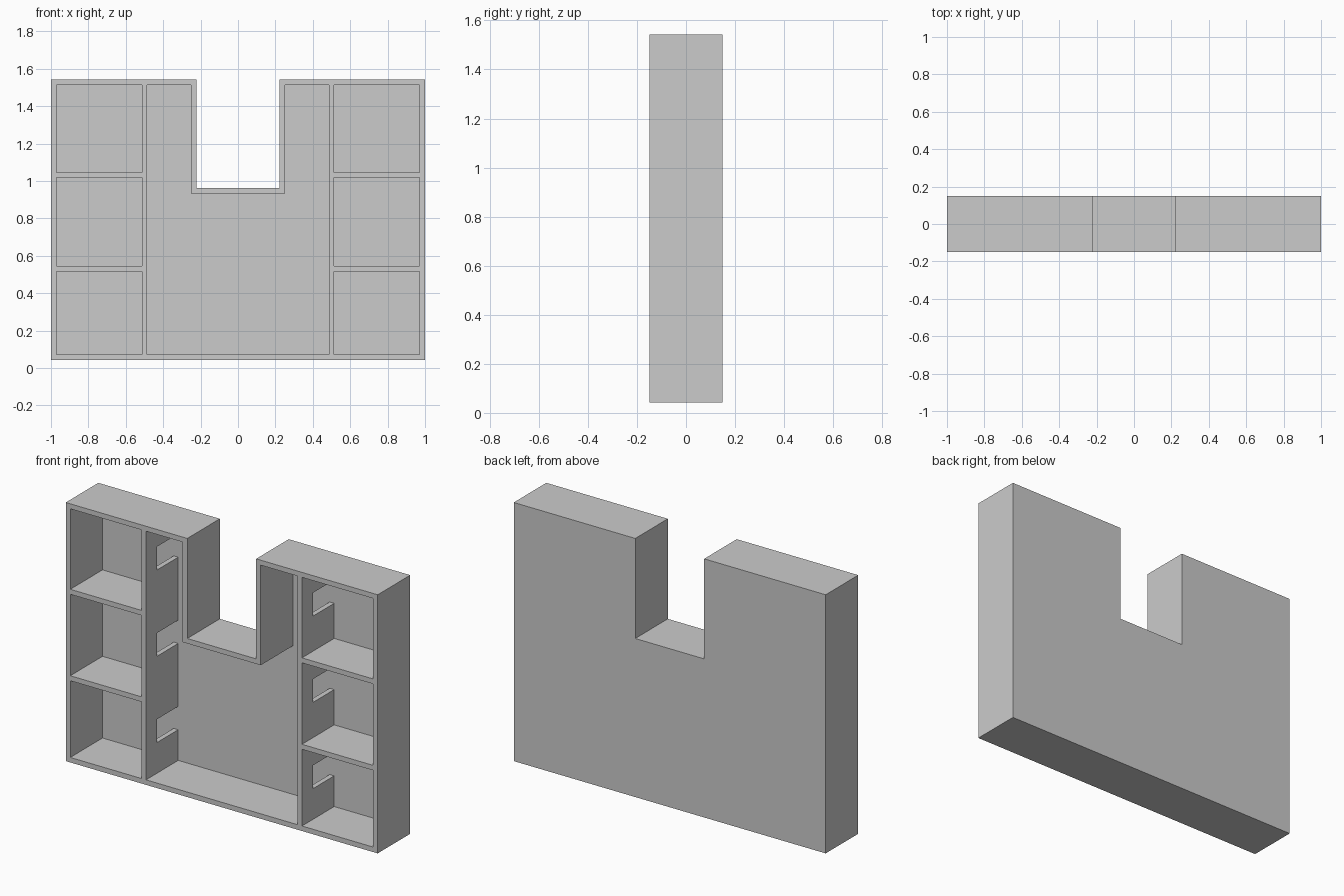
import bpy, bmesh

if "Cube" in bpy.data.objects:
    bpy.data.objects.remove(bpy.data.objects["Cube"])

# Overall sizes
W, D = 1.0, 0.149             # half width, half depth
Z0, Z1 = 0.043, 1.542         # bottom and top
T = 0.029                     # board thickness
NOTCH_X, NOTCH_Z = 0.221, 0.962
DIV_X = 0.5                   # divider centre line
SHELF_Z = (0.531, 1.032)      # shelf centre lines
HOLE_Z = (0.25, 0.75, 1.25)   # underside of each pass-through hole
HOLE_H = 0.135
BACK = D - 0.003              # inner face of the thin back panel


def rect(x0, x1, z0, z1):
    return [(x0, z0), (x1, z0), (x1, z1), (x0, z1)]


def u_shape(half_w, z0, z1, notch_x, notch_z):
    right = [(half_w, z0), (half_w, z1), (notch_x, z1), (notch_x, notch_z)]
    return right + [(-x, z) for x, z in reversed(right)]


def prisms(name, profiles, y0, y1):
    """One object made of XZ profiles, each extruded from y0 to y1."""
    bm = bmesh.new()
    for pts in profiles:
        face = bm.faces.new([bm.verts.new((x, y0, z)) for x, z in pts])
        new = bmesh.ops.extrude_face_region(bm, geom=[face])["geom"]
        verts = [v for v in new if isinstance(v, bmesh.types.BMVert)]
        bmesh.ops.translate(bm, verts=verts, vec=(0, y1 - y0, 0))
    bmesh.ops.recalc_face_normals(bm, faces=bm.faces)
    mesh = bpy.data.meshes.new(name)
    bm.to_mesh(mesh)
    bm.free()
    obj = bpy.data.objects.new(name, mesh)
    bpy.context.collection.objects.link(obj)
    return obj


def cut(target, cutter):
    """Subtract the cutter from the target, then remove the cutter."""
    cutter.hide_render = True
    mod = target.modifiers.new("cut", 'BOOLEAN')
    mod.operation = 'DIFFERENCE'
    mod.solver = 'EXACT'
    mod.object = cutter
    bpy.context.view_layer.objects.active = target
    bpy.ops.object.modifier_apply(modifier=mod.name)
    bpy.data.objects.remove(cutter, do_unlink=True)


# U-shaped shelf unit body
unit = prisms("shelf_unit", [u_shape(W, Z0, Z1, NOTCH_X, NOTCH_Z)], -D, D)

# Open bays: one central U and three compartments per side
h = T / 2
floors = [Z0 + T] + [z + h for z in SHELF_Z]
ceilings = [z - h for z in SHELF_Z] + [Z1 - T]
bays = [u_shape(DIV_X - h, Z0 + T, Z1 - T, NOTCH_X + T, NOTCH_Z - T)]
for s in (-1, 1):
    for lo, hi in zip(floors, ceilings):
        bays.append(rect(s * (DIV_X + h), s * (W - T), lo, hi))
cut(unit, prisms("bay_cutter", bays, -D - 0.1, BACK))

# Pass-through holes at the rear of both dividers
holes = [rect(s * (DIV_X - T), s * (DIV_X + T), z, z + HOLE_H)
         for s in (-1, 1) for z in HOLE_Z]
cut(unit, prisms("hole_cutter", holes, -D / 3, BACK))
